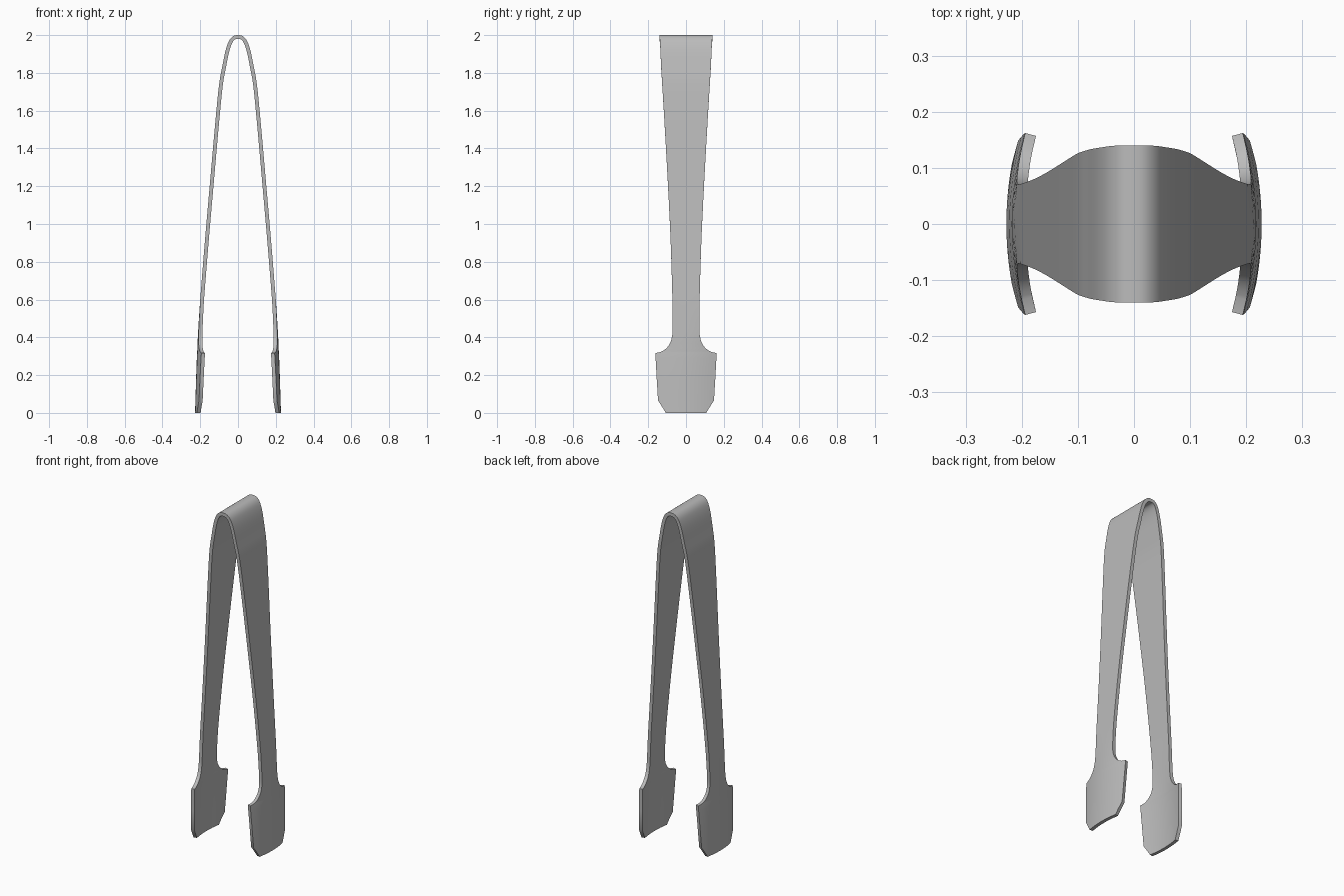
import bpy

if "Cube" in bpy.data.objects:
    bpy.data.objects.remove(bpy.data.objects["Cube"])

# Material
steel = bpy.data.materials.new("brushed_steel")
steel.diffuse_color = (0.5, 0.5, 0.5, 1)
steel.use_nodes = True
steel.node_tree.nodes["Principled BSDF"].inputs["Base Color"].default_value = steel.diffuse_color

THICK, COLS, STEPS = 0.02, 12, 4

# Outer surface of one arm, apex down to the shoulder: x, z, half width
ARM = [(0, 2, .14), (.022, 1.996, .14), (.041, 1.98, .139), (.055, 1.953, .137),
       (.068, 1.91, .135), (.082, 1.84, .132), (.10, 1.74, .126), (.12, 1.54, .114),
       (.15, 1.2, .095), (.176, .9, .081), (.20, .6, .072), (.21, .45, .071),
       (.213, .395, .076), (.2145, .36, .09), (.2155, .337, .11), (.216, .322, .135)]
# Blade outline below the shoulder, with straight edges
BLADE = [(.2165, .317, .162), (.218, .29, .161), (.222, .18, .155), (.2255, .065, .148),
         (.2265, .03, .125), (.2275, 0, .107)]


def spline(a, b, c, d, t):
    """Catmull-Rom interpolation between b and c."""
    return tuple(.5 * (2 * q + (r - p) * t + (2 * p - 5 * q + 4 * r - s) * t * t
                       + (3 * q - p - 3 * r + s) * t ** 3) for p, q, r, s in zip(a, b, c, d))


def bow(z, y):
    """Inward cupping of the blade, fading out up the arm."""
    return .86 * y * y * min(1, max(0, (.6 - z) / .25))


# Rows from the apex to the tip
x1, z1, w1 = ARM[1]
ctrl = [(-x1, z1, w1)] + ARM + [BLADE[0]]
rows = []
for i in range(1, len(ARM)):
    rows += [spline(*ctrl[i - 1:i + 3], k / STEPS) for k in range(STEPS)]
rows += [ARM[-1]] + BLADE
rows = [(-x, z, w) for x, z, w in reversed(rows[1:])] + rows

# Bent strip forming both arms and blades
verts, faces = [], []
for x, z, w in rows:
    side = 1 if x > 0 else -1
    for j in range(COLS + 1):
        y = w * (2 * j / COLS - 1)
        verts.append((x - side * bow(z, y), y, z))
n = COLS + 1
for i in range(len(rows) - 1):
    for j in range(COLS):
        a = i * n + j
        faces.append((a, a + n, a + n + 1, a + 1))
mesh = bpy.data.meshes.new("tongs")
mesh.from_pydata(verts, [], faces)
mesh.materials.append(steel)
tongs = bpy.data.objects.new("tongs", mesh)
bpy.context.collection.objects.link(tongs)

# Sheet thickness, grown inwards from the outer surface
bpy.context.view_layer.objects.active = tongs
tongs.select_set(True)
solid = tongs.modifiers.new("thickness", 'SOLIDIFY')
solid.thickness = THICK
solid.offset = -1 if mesh.polygons[len(faces) // 2].normal.z > 0 else 1
solid.use_even_offset = True
bpy.ops.object.modifier_apply(modifier="thickness")
bpy.ops.object.shade_smooth_by_angle(angle=0.6)
